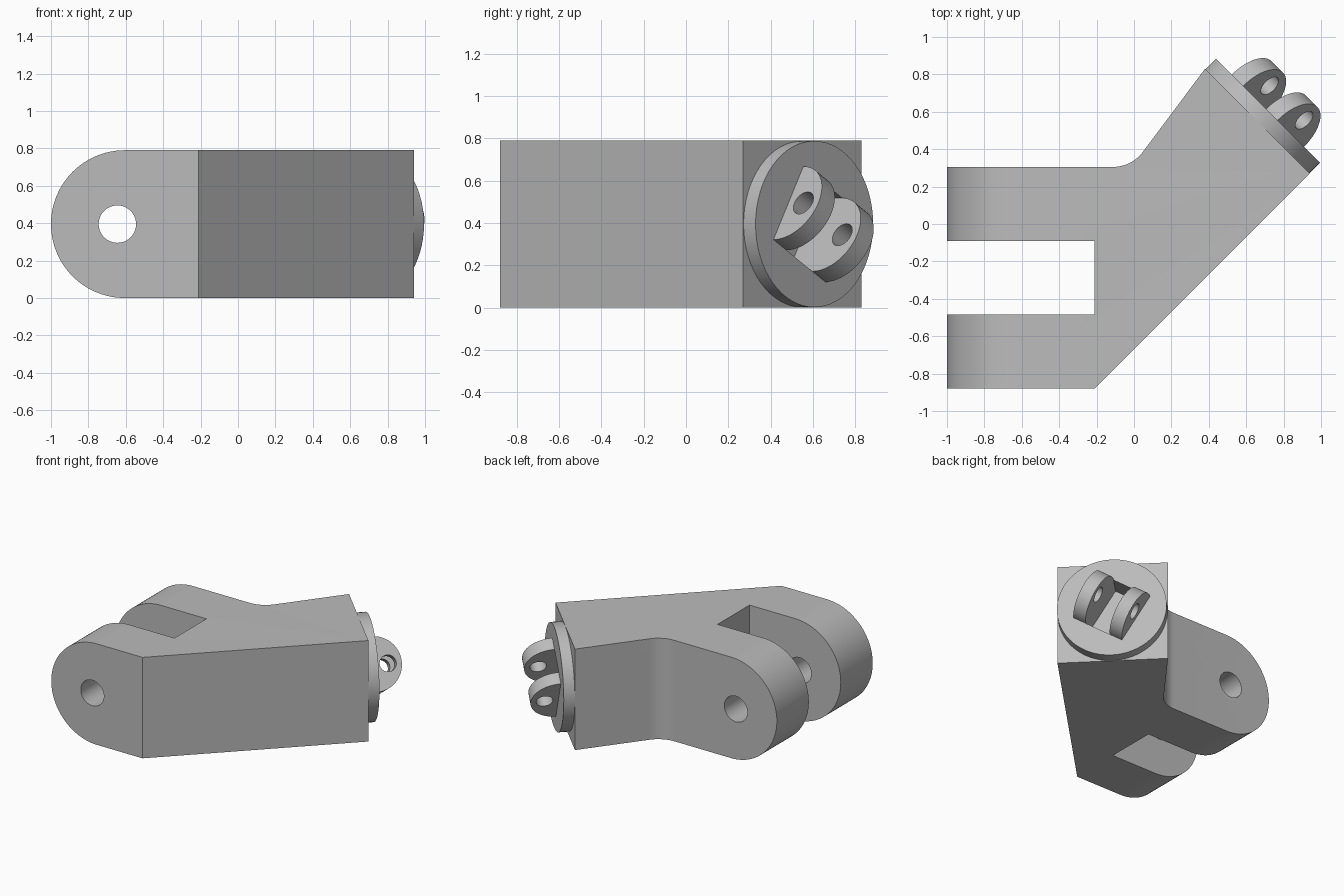
import bpy, bmesh
from math import sin, cos, pi, radians
from mathutils import Matrix, Vector

old = bpy.data.objects.get("Cube")
if old:
    bpy.data.objects.remove(old)

grey = bpy.data.materials.new("plain grey")
grey.use_nodes = True
grey.diffuse_color = (0.5, 0.5, 0.5, 1)
grey.node_tree.nodes["Principled BSDF"].inputs["Base Color"].default_value = (0.5, 0.5, 0.5, 1)


def arc(cx, cy, r, start, end, steps):
    angles = [radians(start + (end - start) * i / steps) for i in range(steps + 1)]
    return [(cx + r * cos(t), cy + r * sin(t)) for t in angles]


def circle(cx, cy, r, steps=48):
    return arc(cx, cy, r, 0, 360, steps)[:-1]


def rect(x0, x1, y0, y1):
    return [(x0, y0), (x1, y0), (x1, y1), (x0, y1)]


def frame(x, y, z, origin):
    m = Matrix((x, y, z)).transposed().to_4x4()
    m.translation = origin
    return m


def prism(name, profile, low, high, matrix=Matrix()):
    """Extrude a 2D profile from low to high along the third axis of matrix."""
    bm = bmesh.new()
    face = bm.faces.new([bm.verts.new((px, py, low)) for px, py in profile])
    top = bmesh.ops.extrude_face_region(bm, geom=[face])["geom"]
    for v in top:
        if isinstance(v, bmesh.types.BMVert):
            v.co.z = high
    bm.transform(matrix)
    bmesh.ops.recalc_face_normals(bm, faces=bm.faces[:])
    mesh = bpy.data.meshes.new(name)
    bm.to_mesh(mesh)
    bm.free()
    mesh.materials.append(grey)
    obj = bpy.data.objects.new(name, mesh)
    bpy.context.collection.objects.link(obj)
    return obj


def select(obj):
    bpy.ops.object.select_all(action="DESELECT")
    obj.select_set(True)
    bpy.context.view_layer.objects.active = obj


def cut(obj, cutter, operation="DIFFERENCE"):
    mod = obj.modifiers.new("cut", "BOOLEAN")
    mod.operation, mod.solver, mod.object = operation, "EXACT", cutter
    select(obj)
    bpy.ops.object.modifier_apply(modifier=mod.name)


# Local frames: side profile, and the tilted clevis on the slanted end
H, R = 0.79, 0.395
side = frame(Vector((1, 0, 0)), Vector((0, 0, 1)), Vector((0, -1, 0)), (0, 0, 0))
out = Vector((1, 1, 0)).normalized()
across = Vector((-1, 1, 0)).normalized()
up = Vector((0, 0, 1))
pin = across * cos(pi / 6) - up * sin(pi / 6)
wide = across * sin(pi / 6) + up * cos(pi / 6)
end_centre = Vector((0.66, 0.55, R))
disc_top = end_centre + out * 0.08
clevis = frame(wide, out, pin, disc_top)

# Bent body with a filleted inner corner
fillet = arc(-0.113, 0.505, 0.2, -37, -90, 12)
plan = [(-1, -0.88), (-0.21, -0.88), (0.94, 0.27), (0.38, 0.83)] + fillet + [(-1, 0.305)]
body = prism("bent_body", plan, 0, H)

# Rounded fork end, fork slot and pin hole
rounded = arc(R - 1, R, R, 90, 270, 48) + [(1.5, 0), (1.5, H)]
helpers = [
    prism("rounding_cutter", rounded, -1.5, 1.5, side),
    prism("fork_cutter", rect(-1.2, -0.21, -0.485, -0.09), -0.2, 1),
    prism("pin_hole_cutter", circle(-0.645, R, 0.1), -1.5, 1.5, side),
    prism("pocket_cutter", rect(-0.2, 0.2, -0.16, 0.1), -0.1, 0.1, clevis),
    prism("lug_hole_cutter", circle(0, 0.1, 0.06, 32), -0.5, 0.5, clevis),
]
rounding, fork, pin_hole, pocket, lug_hole = helpers
cut(body, rounding, "INTERSECT")
for cutter in (fork, pin_hole, pocket):
    cut(body, cutter)

# Round flange on the slanted end
flange = prism("round_flange", circle(0, 0, 0.393, 64), 0, 0.08,
               frame(across, up, out, end_centre))
cut(flange, pocket)

# Two half-round lugs
parts = [body, flange]
for name, low in (("lower_lug", 0.1), ("upper_lug", -0.2)):
    lug = prism(name, arc(0, 0, 0.2, 0, 180, 32), low, low + 0.1, clevis)
    cut(lug, lug_hole)
    parts.append(lug)

for helper in helpers:
    bpy.data.objects.remove(helper)
for part in parts:
    select(part)
    bpy.ops.object.shade_smooth_by_angle(angle=radians(30))
